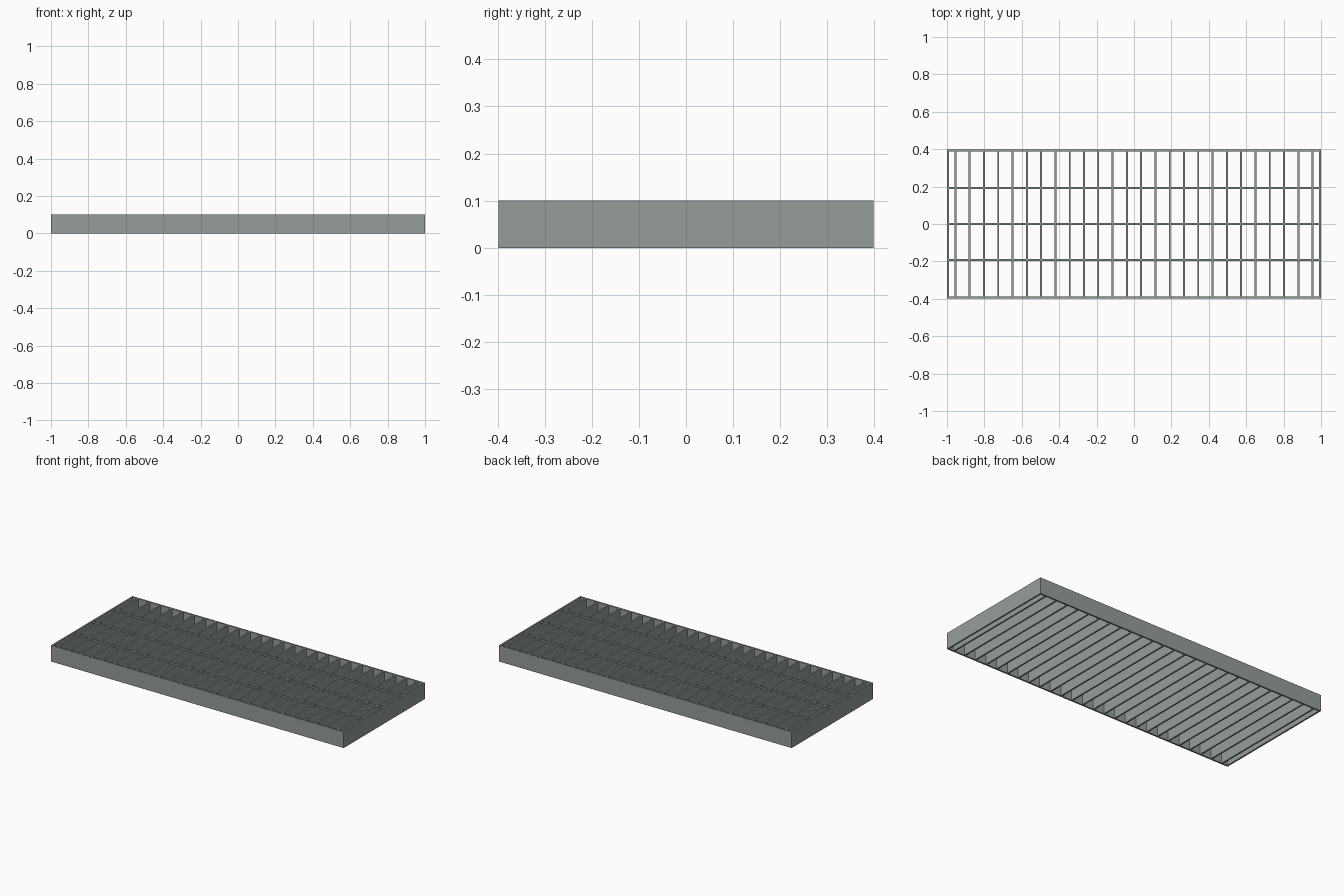
import bpy

cube = bpy.data.objects.get("Cube")
if cube:
    bpy.data.objects.remove(cube, do_unlink=True)

LENGTH, WIDTH, HEIGHT = 2.0, 0.795, 0.1
THICK = 0.01
BAR_COUNT, BAR_PITCH = 26, 0.0764

steel = bpy.data.materials.new("galvanised_grey")
steel.use_nodes = True
colour = (0.30, 0.34, 0.325, 1)
steel.diffuse_color = colour
steel.node_tree.nodes["Principled BSDF"].inputs["Base Color"].default_value = colour


def box(name, centre, size):
    bpy.ops.mesh.primitive_cube_add(size=1, location=centre)
    ob = bpy.context.object
    ob.name = name
    ob.scale = size
    bpy.ops.object.transform_apply(location=False, rotation=False, scale=True)
    ob.data.materials.append(steel)
    return ob


# Outer frame
inner_width = WIDTH - 2 * THICK
for side, name in ((-1, "front"), (1, "back")):
    box(name + "_rail", (0, side * (WIDTH - THICK) / 2, HEIGHT / 2), (LENGTH, THICK, HEIGHT))
for side, name in ((-1, "right"), (1, "left")):
    box(name + "_end_plate", (side * (LENGTH - THICK) / 2, 0, HEIGHT / 2),
        (THICK, inner_width, HEIGHT))

# Full-height bearing bars
first = -BAR_PITCH * (BAR_COUNT - 1) / 2
bars = box("bearing_bars", (first, 0, HEIGHT / 2), (THICK, inner_width, HEIGHT))
array = bars.modifiers.new("repeat", 'ARRAY')
array.count = BAR_COUNT
array.use_relative_offset = False
array.use_constant_offset = True
array.constant_offset_displace = (BAR_PITCH, 0, 0)

# Thin cross rods let into the top
for y, name in ((-0.193, "front"), (0, "middle"), (0.193, "back")):
    box(name + "_cross_rod", (0, y, HEIGHT - THICK / 2 - 0.001),
        (LENGTH - 2 * THICK, THICK, THICK))
